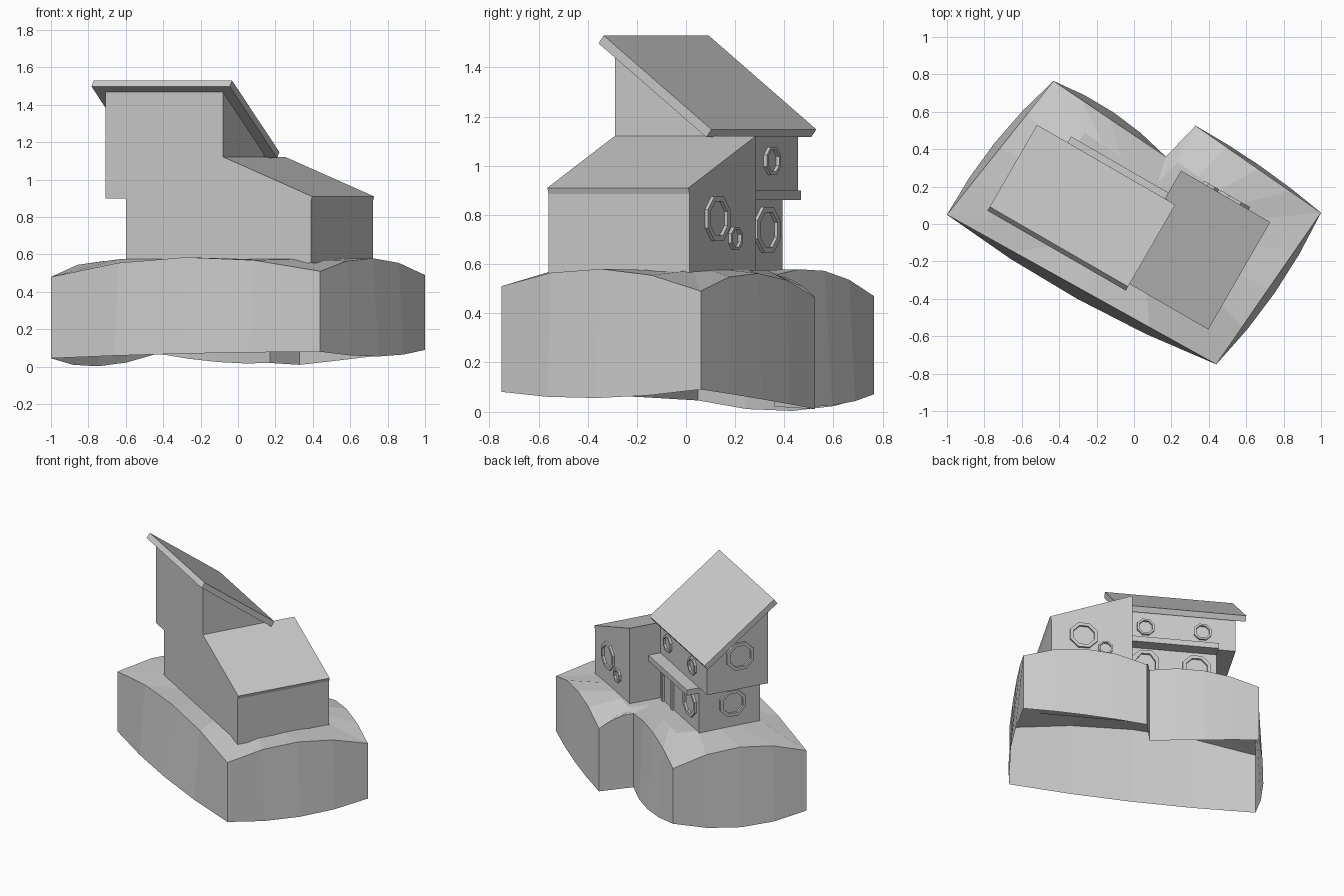
import bpy, bmesh, math
from mathutils import Matrix, Vector

if "Cube" in bpy.data.objects:
    bpy.data.objects.remove(bpy.data.objects["Cube"])

# Everything is laid out in house axes (u, v, z), then turned 30 degrees
TURN = Matrix.Rotation(math.radians(-30), 4, 'Z')


def finish(bm, name):
    bmesh.ops.recalc_face_normals(bm, faces=bm.faces)
    me = bpy.data.meshes.new(name)
    bm.to_mesh(me)
    bm.free()
    me.transform(TURN)
    ob = bpy.data.objects.new(name, me)
    bpy.context.collection.objects.link(ob)
    return ob


def prism(name, profile, axis, a, b):
    """Extrude a profile (v,z along 'u', or u,z along 'v') from a to b."""
    bm = bmesh.new()
    place = (lambda p, t: (t, p[0], p[1])) if axis == 'u' else (lambda p, t: (p[0], t, p[1]))
    r0 = [bm.verts.new(place(p, a)) for p in profile]
    r1 = [bm.verts.new(place(p, b)) for p in profile]
    n = len(profile)
    bm.faces.new(r0)
    bm.faces.new(r1)
    for i in range(n):
        j = (i + 1) % n
        bm.faces.new((r0[i], r0[j], r1[j], r1[i]))
    return finish(bm, name)


def frame(name, outer, inner, wall, pos, depth=0.015, closed=True):
    """Raised rim between two outlines on the back ('v') or left ('u') wall."""
    bm = bmesh.new()

    def vert(p, d):
        return bm.verts.new((p[0], pos + d, p[1]) if wall == 'v' else (pos - d, p[0], p[1]))

    loops = [[vert(o, -0.002), vert(o, depth), vert(i, depth), vert(i, -0.002)]
             for o, i in zip(outer, inner)]
    n = len(loops)
    for k in range(n if closed else n - 1):
        p, q = loops[k], loops[(k + 1) % n]
        for s in range(3):
            bm.faces.new((p[s], p[s + 1], q[s + 1], q[s]))
    return finish(bm, name)


def octagon(a, z, r):
    return [(a + r * math.cos(math.pi * (k + 0.5) / 4),
             z + r * math.sin(math.pi * (k + 0.5) / 4)) for k in range(8)]


# Rock base, open underneath: u, v, top z, bottom z, then for the side to the
# next corner: top rise, bottom rise, bulge of the lower edge
corners = [
    (-0.891, -0.457, 0.48, 0.045, 0.09, 0.007, 0.055),
    (0.756, -0.430, 0.51, 0.08, 0.08, -0.03, 0.04),
    (0.836, 0.552, 0.49, 0.09, 0.085, 0.0, 0.02),
    (0.023, 0.620, 0.465, 0.01, 0.02, 0.0, 0.0),
    (-0.033, 0.397, 0.555, 0.02, 0.06, -0.02, 0.04),
    (-0.755, 0.447, 0.47, 0.07, 0.09, -0.055, 0.04),
]
bm = bmesh.new()
top, low, inner = [], [], []
SEG = 4
for i, c in enumerate(corners):
    d = corners[(i + 1) % len(corners)]
    side = Vector((d[0] - c[0], d[1] - c[1]))
    out = Vector((side.y, -side.x)).normalized()
    for s in range(SEG):
        t = s / SEG
        arc = 4 * t * (1 - t)
        u, v, zt, zb = (c[k] + (d[k] - c[k]) * t for k in range(4))
        top.append(bm.verts.new((u, v, zt + c[4] * arc)))
        low.append(bm.verts.new((u + out.x * c[6] * arc, v + out.y * c[6] * arc, zb + c[5] * arc)))
        inner.append(bm.verts.new((0.06 + (u - 0.06) * 0.65, v * 0.65, 0.575)))
n = len(top)
for i in range(n):
    j = (i + 1) % n
    bm.faces.new((low[i], low[j], top[j], top[i]))
    bm.faces.new((top[i], top[j], inner[j], inner[i]))
bm.faces.new(inner)
finish(bm, "rock_base")

# House body
FRONT, BACK, WING_BACK = -0.29, 0.15, 0.373
LEFT, UP_LEFT, SPLIT = -0.525, -0.652, 0.075
prism("ground_floor", [(FRONT, 0.555), (BACK, 0.555), (BACK, 0.90), (FRONT, 0.90)], 'u', LEFT, SPLIT)
prism("upper_floor", [(FRONT, 0.90), (BACK, 0.90), (BACK, 1.136), (FRONT, 1.468)], 'u', UP_LEFT, SPLIT)
prism("side_wing", [(SPLIT, 0.555), (0.617, 0.555), (0.617, 0.885), (0.626, 0.91), (SPLIT, 1.122)],
      'v', FRONT, WING_BACK)
prism("main_roof", [(-0.306, 1.53), (0.20, 1.148), (0.176, 1.116), (-0.33, 1.498)], 'u', -0.714, 0.14)
prism("porch_ledge", [(BACK, 0.86), (0.237, 0.86), (0.237, 0.90), (BACK, 0.90)], 'u', LEFT, SPLIT)

# Octagonal window frames: wall, wall position, place along the wall, z, radius
windows = [
    ('v', WING_BACK, 0.402, 0.785, 0.098),
    ('v', WING_BACK, 0.256, 0.705, 0.05),
    ('v', BACK, -0.39, 0.74, 0.10),
    ('v', BACK, -0.43, 1.02, 0.062),
    ('v', BACK, -0.05, 1.02, 0.062),
    ('u', UP_LEFT, -0.085, 1.14, 0.105),
    ('u', LEFT, -0.09, 0.745, 0.10),
]
for k, (wall, pos, a, z, r) in enumerate(windows):
    frame(f"window_frame_{k + 1}", octagon(a, z, r), octagon(a, z, r * 0.76), wall, pos)


# Door frame with a faceted top
def arch(w, h):
    return [(-0.05 - w, 0.56), (-0.05 - w, h - 0.05), (-0.05 - w * 0.45, h),
            (-0.05 + w * 0.45, h), (-0.05 + w, h - 0.05), (-0.05 + w, 0.56)]


frame("door_frame", arch(0.088, 0.84), arch(0.065, 0.815), 'v', BACK, closed=False)
